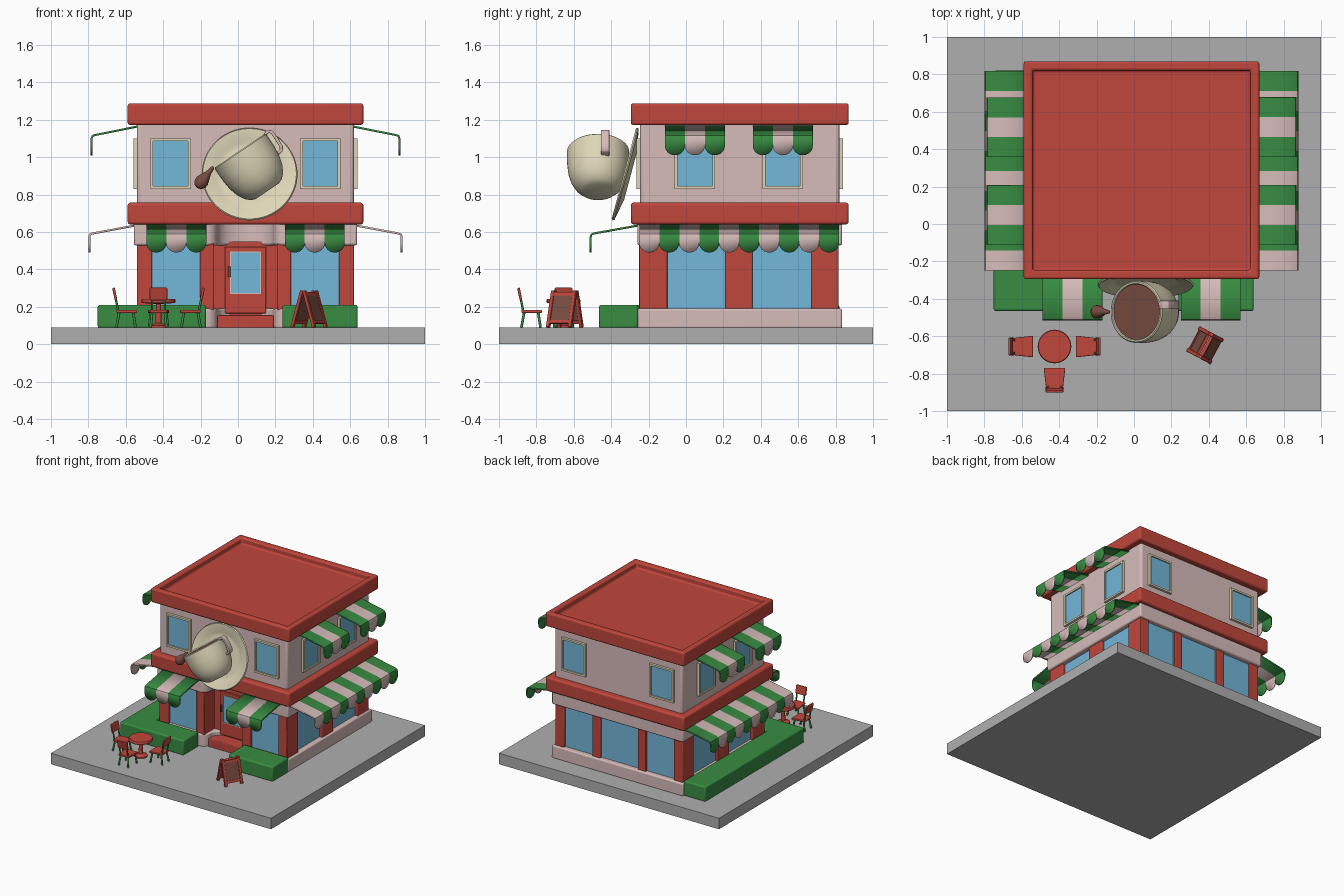
import bpy, bmesh, math
from mathutils import Matrix, Vector

if "Cube" in bpy.data.objects:
    bpy.data.objects.remove(bpy.data.objects["Cube"])


def material(name, rgb):
    m = bpy.data.materials.new(name)
    m.diffuse_color = [(c / 255 / 12.92 if c < 11 else ((c / 255 + 0.055) / 1.055) ** 2.4) for c in rgb] + [1]
    m.use_nodes = True
    m.node_tree.nodes["Principled BSDF"].inputs["Base Color"].default_value = m.diffuse_color
    return m


RED = material("brick red", (192, 70, 59))
GREEN = material("leaf green", (56, 140, 66))
PINK = material("pale pink", (214, 188, 186))
BLUE = material("glass blue", (115, 183, 216))
CREAM = material("cream", (222, 214, 184))
GREY = material("paving grey", (175, 175, 175))
BROWN = material("coffee brown", (120, 76, 66))
T, R = Matrix.Translation, Matrix.Rotation
CX, CY = 0.04, 0.2875          # centre of the building
I = Matrix.Identity(4)


def finish(name, bm, mats, M=I, bevel=0, solid=0, smooth=False):
    bm.transform(M)
    bmesh.ops.recalc_face_normals(bm, faces=bm.faces)
    me = bpy.data.meshes.new(name)
    bm.to_mesh(me)
    bm.free()
    ob = bpy.data.objects.new(name, me)
    bpy.context.collection.objects.link(ob)
    for m in mats:
        me.materials.append(m)
    if solid:
        md = ob.modifiers.new("thickness", 'SOLIDIFY')
        md.thickness, md.offset = solid, 0
    if bevel:
        md = ob.modifiers.new("bevel", 'BEVEL')
        md.width, md.segments, md.limit_method, md.angle_limit = bevel, 3, 'ANGLE', 0.7
    if smooth or bevel:
        bpy.ops.object.select_all(action='DESELECT')
        ob.select_set(True)
        bpy.context.view_layer.objects.active = ob
        bpy.ops.object.shade_smooth_by_angle(angle=math.radians(40))
    return ob


def prism(name, mat, pts, z0, z1, bevel=0, M=I):
    bm = bmesh.new()
    f = bm.faces.new([bm.verts.new((x, y, z0)) for x, y in pts])
    ex = bmesh.ops.extrude_face_region(bm, geom=[f])["geom"]
    bmesh.ops.translate(bm, verts=[v for v in ex if isinstance(v, bmesh.types.BMVert)], vec=(0, 0, z1 - z0))
    return finish(name, bm, [mat], M, bevel)


def box(name, mat, x0, x1, y0, y1, z0, z1, bevel=0, M=I):
    return prism(name, mat, [(x0, y0), (x1, y0), (x1, y1), (x0, y1)], z0, z1, bevel, M)


def inset_box(name, mats, x0, x1, y0, y1, z0, z1, border, depth, normal, M=I, bevel=0):
    """Box with one face inset, pushed in and coloured with the second material."""
    bm = bmesh.new()
    bmesh.ops.create_cube(bm, size=1)
    bm.transform(T(((x0 + x1) / 2, (y0 + y1) / 2, (z0 + z1) / 2)) @ Matrix.Diagonal((x1 - x0, y1 - y0, z1 - z0, 1)))
    n = Vector(normal)
    f = max(bm.faces, key=lambda f: f.calc_center_median().dot(n))
    bmesh.ops.inset_region(bm, faces=[f], thickness=border)
    ex = bmesh.ops.extrude_face_region(bm, geom=[f])["geom"]
    bmesh.ops.delete(bm, geom=[f], context='FACES_ONLY')
    bmesh.ops.translate(bm, verts=[v for v in ex if isinstance(v, bmesh.types.BMVert)], vec=-n * depth)
    for g in ex:
        if isinstance(g, bmesh.types.BMFace):
            g.material_index = len(mats) - 1
    return finish(name, bm, mats, M, bevel)


def lathe(name, mat, profile, M, seg=48):
    bm = bmesh.new()
    vs = [bm.verts.new((r, 0, z)) for r, z in profile]
    es = [bm.edges.new(p) for p in zip(vs, vs[1:])]
    bmesh.ops.spin(bm, geom=vs + es, axis=(0, 0, 1), cent=(0, 0, 0), angle=2 * math.pi, steps=seg)
    bmesh.ops.remove_doubles(bm, verts=bm.verts, dist=1e-5)
    return finish(name, bm, [mat], M, smooth=True)


def rod(name, mat, a, b, r, M=I):
    a, b = Vector(a), Vector(b)
    bm = bmesh.new()
    bmesh.ops.create_cone(bm, cap_ends=True, segments=10, radius1=r, radius2=r, depth=(b - a).length)
    return finish(name, bm, [mat], M @ T((a + b) / 2) @ (b - a).to_track_quat('Z', 'Y').to_matrix().to_4x4(), smooth=True)


def awning(name, mats, u0, stripes, v0, v1, z0, z1, zb, M):
    """Striped awning along local x, sloping outwards to -y, with a scalloped drop."""
    bm, w, n = bmesh.new(), 0.1068, 12
    for s in range(stripes):
        cols = []
        for i in range(n + 1):
            t = -math.cos(math.pi * i / n)
            x = u0 + w * (s + 0.5 + t / 2)
            low = zb + 0.05 * (1 - math.sqrt(max(0, 1 - t * t)))
            cols.append([bm.verts.new(p) for p in ((x, -v0, z0), (x, -v1 + 0.018, z1), (x, -v1 + 0.004, z1 - 0.006),
                                                   (x, -v1, z1 - 0.02), (x, -v1, low))])
        for a, b in zip(cols, cols[1:]):
            for k in range(4):
                bm.faces.new((a[k], b[k], b[k + 1], a[k + 1])).material_index = s % 2
    bmesh.ops.remove_doubles(bm, verts=bm.verts, dist=1e-5)
    return finish(name, bm, mats, M, solid=0.011, smooth=True)


# paving, plinth and lower band with a rounded entrance alcove
box("paving", GREY, -1, 1, -1, 1, 0, 0.09)
half = [(0.21 - 0.06 * math.sin(a), -0.20 - 0.06 * math.cos(a)) for a in [i * math.pi / 12 for i in range(7)]]
half += [(0.15 * math.cos(a), -0.20 + 0.10 * math.sin(a)) for a in [i * math.pi / 16 for i in range(1, 9)]]
entry = [(CX - x, y) for x, y in half] + [(CX + x, y) for x, y in half[-2::-1]]
outline = [(-0.557, 0.835), (-0.557, -0.26)] + entry + [(0.637, -0.26), (0.637, 0.835)]
prism("plinth", PINK, outline, 0.085, 0.19, 0.01)
prism("lower_band", PINK, outline, 0.528, 0.65, 0.012)

# ground floor glazing and pillars
prism("shop_glass", BLUE, [(-0.515, 0.795), (-0.515, -0.225), (-0.15, -0.225), (-0.15, -0.06), (0.23, -0.06),
                           (0.23, -0.225), (0.595, -0.225), (0.595, 0.795)], 0.18, 0.54)
for s, tag in ((-1, "left"), (1, "right")):
    for y0, y1 in ((-0.25, -0.1), (0.21, 0.355), (0.67, 0.815)):
        a, b = sorted((CX + s * 0.5, CX + s * 0.58))
        box(tag + "_pillar", RED, a, b, y0, y1, 0.18, 0.54, 0.006)
    a, b = sorted((CX + s * 0.17, CX + s * 0.243))
    box(tag + "_entrance_pillar", RED, a, b, -0.25, -0.05, 0.18, 0.54, 0.006)
    box(tag + "_back_pillar", RED, a, b, 0.74, 0.815, 0.18, 0.54, 0.006)

# door
box("door_frame", RED, -0.14, 0.22, -0.12, -0.05, 0.15, 0.55)
box("door_step", RED, -0.11, 0.19, -0.23, -0.08, 0.085, 0.155, 0.006)
box("door", RED, -0.07, 0.15, -0.135, -0.11, 0.165, 0.52, 0.005)
inset_box("door_window", [PINK, BLUE], -0.042, 0.122, -0.142, -0.13, 0.268, 0.495, 0.008, 0.004, (0, -1, 0))
rod("door_handle", BROWN, (-0.047, -0.148, 0.36), (-0.047, -0.148, 0.415), 0.007)

# cornices, upper walls and roof
box("middle_cornice", RED, -0.59, 0.67, -0.295, 0.87, 0.64, 0.757, 0.015)
box("upper_walls", PINK, -0.54, 0.62, -0.245, 0.82, 0.74, 1.19, 0.018)
inset_box("roof", [RED], -0.59, 0.67, -0.295, 0.87, 1.172, 1.287, 0.068, 0.05, (0, 0, 1), bevel=0.013)

# each side in local space: x along the wall, -y outwards, origin at the building centre
C = T((CX, CY, 0))
SIDES = {"front": (C, 0.5325, (-0.4, 0.4)), "back": (C @ R(math.pi, 4, 'Z'), 0.5325, (-0.4, 0.4)),
         "right": (C @ R(math.pi / 2, 4, 'Z'), 0.58, (-0.24, 0.23)),
         "left": (C @ R(-math.pi / 2, 4, 'Z'), 0.58, (-0.23, 0.24))}
for side, (M, d, us) in SIDES.items():
    for u in us:
        inset_box(side + "_window", [CREAM, BLUE], u - 0.108, u + 0.108, -d - 0.02, -d + 0.01, 0.83, 1.1,
                  0.021, 0.01, (0, -1, 0), M)
        if side in ("left", "right"):
            awning(side + "_upper_awning", [GREEN, PINK], u - 0.16, 3, d - 0.01, d + 0.243, 1.165, 1.118, 1.01, M)
        elif side == "front":
            awning("front_awning", [GREEN, PINK], math.copysign(0.37, u) - 0.16, 3, d - 0.01, d + 0.265,
                   0.638, 0.592, 0.49, M)
awning("right_awning", [PINK, GREEN], -0.537, 10, 0.57, 0.835, 0.638, 0.592, 0.49, SIDES["right"][0])
awning("left_awning", [GREEN, PINK], -0.531, 10, 0.57, 0.835, 0.638, 0.592, 0.49, SIDES["left"][0])

# hedges
prism("left_hedge", GREEN, [(-0.75, 0.82), (-0.75, -0.465), (-0.17, -0.465), (-0.17, -0.27), (-0.55, -0.27),
                            (-0.55, 0.82)], 0.085, 0.21, 0.012)
box("right_hedge", GREEN, 0.237, 0.64, -0.465, -0.255, 0.085, 0.21, 0.012)

# big tilted cup and saucer sign
lathe("saucer", CREAM, [(0, -0.03), (0.13, -0.03), (0.25, -0.008), (0.256, 0), (0.25, 0.008), (0.19, -0.006),
                        (0.175, -0.014), (0.155, -0.016), (0, -0.016)],
      T((0.062, -0.325, 0.909)) @ R(math.radians(75), 4, 'X'), 64)
TILT = T((0.01, -0.47, 1.035)) @ R(math.radians(-34), 4, 'Y')
lathe("cup", CREAM, [(0, -0.262), (0.075, -0.262), (0.1, -0.252), (0.125, -0.228), (0.146, -0.19), (0.16, -0.14),
                     (0.166, -0.08), (0.166, -0.006), (0.16, 0), (0.152, 0), (0.148, -0.006), (0.148, -0.03), (0, -0.03)], TILT)
lathe("coffee", BROWN, [(0, -0.03), (0.149, -0.03), (0.149, -0.008), (0, -0.008)], TILT)
lathe("coffee_drip", BROWN, [(0, -0.04), (0.022, -0.034), (0.036, -0.012), (0.036, 0.008), (0.026, 0.035),
                             (0.015, 0.06), (0.01, 0.095), (0, 0.105)],
      T((-0.195, -0.47, 0.868)) @ R(math.radians(38), 4, 'Y'), 20)
bm = bmesh.new()
rows = [[bm.verts.new((x, y, z)) for y in (-0.455, -0.41)] for x, z in
        ((0.135, 1.07), (0.145, 1.12), (0.16, 1.138), (0.18, 1.135), (0.205, 1.1), (0.232, 1.055), (0.23, 1.035), (0.19, 1.0))]
for a, b in zip(rows, rows[1:]):
    bm.faces.new((a[0], a[1], b[1], b[0]))
finish("cup_handle", bm, [PINK], solid=0.018, bevel=0.004)

# cafe table and chairs
TX, TY = -0.425, -0.655
lathe("table", RED, [(0, 0.09), (0.05, 0.09), (0.05, 0.1), (0.016, 0.112), (0.014, 0.215), (0.088, 0.22),
                     (0.09, 0.225), (0.09, 0.237), (0.086, 0.242), (0, 0.242)], T((TX, TY, 0)), 32)
for ang in (0, 90, -90):
    M = T((TX, TY, 0)) @ R(math.radians(ang), 4, 'Z') @ T((0, -0.175, 0))
    prism("chair_seat", RED, [(-0.058, 0.06), (-0.045, -0.05), (0.045, -0.05), (0.058, 0.06)], 0.167, 0.183, 0.005, M)
    lean = M @ T((0, -0.052, 0.235)) @ R(math.radians(12), 4, 'X')
    box("chair_back", RED, -0.047, 0.047, -0.007, 0.007, 0, 0.068, 0.005, lean)
    for s in (-1, 1):
        rod("chair_back_post", GREEN, (s * 0.034, -0.04, 0.175), (s * 0.034, -0.054, 0.245), 0.006, M)
        rod("chair_front_leg", GREEN, (s * 0.042, 0.04, 0.17), (s * 0.05, 0.052, 0.09), 0.007, M)
        rod("chair_back_leg", GREEN, (s * 0.034, -0.035, 0.17), (s * 0.042, -0.05, 0.09), 0.007, M)

# folding menu board
for flip in (0, 180):
    M = T((0.38, -0.648, 0.09)) @ R(math.radians(62 + flip), 4, 'Z') @ T((0, -0.066, 0)) @ R(math.radians(-17), 4, 'X')
    box("menu_panel", BROWN, -0.058, 0.058, -0.004, 0.004, 0.03, 0.185, 0, M)
    for x in (-0.066, 0.066):
        box("menu_board_leg", RED, x - 0.01, x + 0.01, -0.009, 0.009, 0, 0.205, 0.003, M)
    for z in (0.03, 0.185):
        box("menu_board_rail", RED, -0.06, 0.06, -0.008, 0.008, z - 0.009, z + 0.009, 0, M)
